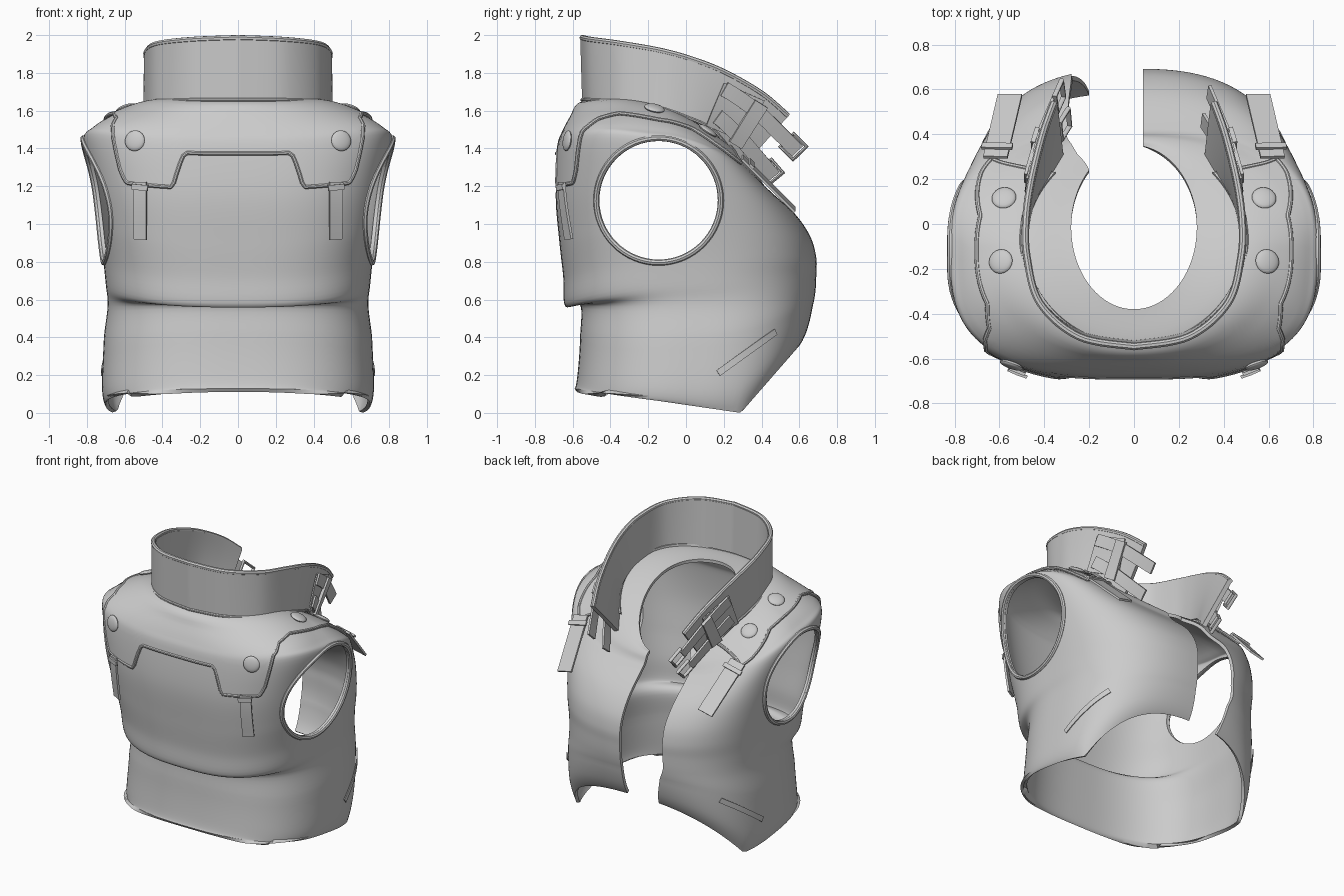
import bpy, bmesh, math
from math import sin, cos, pi, asin
from mathutils import Vector
from mathutils.bvhtree import BVHTree

cube = bpy.data.objects.get("Cube")
if cube:
    bpy.data.objects.remove(cube, do_unlink=True)

cloth = bpy.data.materials.new("grey cloth")
cloth.use_nodes = True
GREY = (0.6, 0.6, 0.6, 1)
cloth.diffuse_color = GREY
cloth.node_tree.nodes["Principled BSDF"].inputs["Base Color"].default_value = GREY


# ---- helpers ----
def finish(ob):
    """Bake modifiers, give the material and smooth shading."""
    bpy.context.view_layer.update()
    mesh = bpy.data.meshes.new_from_object(
        ob.evaluated_get(bpy.context.evaluated_depsgraph_get()))
    name = ob.name
    bpy.data.objects.remove(ob, do_unlink=True)
    mesh.materials.clear()
    mesh.materials.append(cloth)
    new = bpy.data.objects.new(name, mesh)
    bpy.context.collection.objects.link(new)
    bpy.ops.object.select_all(action='DESELECT')
    new.select_set(True)
    bpy.context.view_layer.objects.active = new
    bpy.ops.object.shade_smooth_by_angle(angle=math.radians(40))
    return new


def sheet(name, grid, thick, cutters=()):
    """Thick sheet through a grid of points (rows of columns)."""
    n = len(grid[0])
    verts = [p for row in grid for p in row]
    faces = [(r * n + c, r * n + c + 1, (r + 1) * n + c + 1, (r + 1) * n + c)
             for r in range(len(grid) - 1) for c in range(n - 1)]
    mesh = bpy.data.meshes.new(name)
    mesh.from_pydata(verts, [], faces)
    ob = bpy.data.objects.new(name, mesh)
    bpy.context.collection.objects.link(ob)
    solid = ob.modifiers.new("thickness", 'SOLIDIFY')
    solid.thickness, solid.offset = thick, -1
    for cutter in cutters:
        cut = ob.modifiers.new("hole", 'BOOLEAN')
        cut.object, cut.operation, cut.solver = cutter, 'DIFFERENCE', 'EXACT'
    return finish(ob)


def tube(name, points, radius, closed=False):
    curve = bpy.data.curves.new(name, 'CURVE')
    curve.dimensions = '3D'
    curve.bevel_depth, curve.bevel_resolution = radius, 2
    curve.use_fill_caps = True
    line = curve.splines.new('POLY')
    line.points.add(len(points) - 1)
    for p, co in zip(line.points, points):
        p.co = (*co, 1)
    line.use_cyclic_u = closed
    ob = bpy.data.objects.new(name, curve)
    bpy.context.collection.objects.link(ob)
    return finish(ob)


def ribbon(name, frames, width, thick=0.014):
    """Flat strap along (point, normal) pairs."""
    grid = []
    for i, (p, n) in enumerate(frames):
        a, b = frames[max(i - 1, 0)][0], frames[min(i + 1, len(frames) - 1)][0]
        side = (b - a).cross(n).normalized() * width / 2
        grid.append([p - side + n * thick, p + side + n * thick])
    return sheet(name, [list(r) for r in zip(*grid)], thick)


def button(name, p, n):
    bm = bmesh.new()
    bmesh.ops.create_uvsphere(bm, u_segments=24, v_segments=10, radius=0.055)
    bmesh.ops.scale(bm, vec=(1, 1, 0.3), verts=bm.verts)
    bmesh.ops.rotate(bm, matrix=n.to_track_quat('Z', 'Y').to_matrix(), verts=bm.verts)
    bmesh.ops.translate(bm, vec=p, verts=bm.verts)
    mesh = bpy.data.meshes.new(name)
    bm.to_mesh(mesh)
    bm.free()
    ob = bpy.data.objects.new(name, mesh)
    bpy.context.collection.objects.link(ob)
    finish(ob)


def spline(keys, v):
    """Smooth blend through a list of key tuples."""
    v = min(max(v, 0), len(keys) - 1)
    i = min(int(v), len(keys) - 2)
    t = v - i
    a, b, c, d = (keys[min(max(i + k, 0), len(keys) - 1)] for k in (-1, 0, 1, 2))
    return [q + t * ((r - p) / 2 + t * (p - 2.5 * q + 2 * r - s / 2
            + t * (1.5 * (q - r) + (s - p) / 2))) for p, q, r, s in zip(a, b, c, d)]


def linear(keys, x):
    for (a, b), (c, d) in zip(keys, keys[1:]):
        if x <= c:
            return b + (d - b) * (x - a) / (c - a)
    return keys[-1][1]


# ---- body surface: half width, closed y, open y, z closed / side / open, gap ----
ROWS = [
    (.70, -.59, .60, .13, .06, .36, .20),
    (.72, -.575, .64, .27, .22, .47, .22),
    (.71, -.56, .67, .42, .40, .56, .25),
    (.69, -.56, .685, .57, .57, .64, .28),
    (.70, -.64, .69, .565, .68, .73, .28),
    (.715, -.65, .69, .72, .82, .82, .28),
    (.74, -.67, .66, .90, .98, .93, .28),
    (.78, -.69, .58, 1.15, 1.2, 1.05, .29),
    (.82, -.67, .45, 1.40, 1.43, 1.17, .30),
    (.78, -.645, .41, 1.48, 1.49, 1.21, .30),
    (.67, -.60, .39, 1.565, 1.55, 1.25, .28),
    (.50, -.55, .37, 1.635, 1.59, 1.27, .25),
    (.28, -.38, .35, 1.64, 1.55, 1.27, .2),
]
HEM = [(-.6, .13), (.29, 0), (.7, .47)]


def power(v, c):
    """Squareness: boxy at the closed side, rounder at the open side."""
    base = .77 if c < 0 else linear([(3, .75), (6, .66), (9, .66)], max(v, 3))
    return min(1, base + max(0, v - 9) * (1 - base) / 2)


def surf(th, v):
    w, y0, y1, zb, zs, zf, _ = spline(ROWS, v)
    s, c = sin(th), cos(th)
    p = power(v, c)
    x = w * math.copysign(abs(s) ** p, s)
    y = (y0 + y1) / 2 - (y1 - y0) / 2 * math.copysign(abs(c) ** p, c)
    z = zs + c * (zb - zf) / 2 + c * c * ((zb + zf) / 2 - zs)
    k = max(0, 1 - v / 2)
    return Vector((x, y, z + (linear(HEM, y) - z) * k))


def frame(th, v, lift=0.0):
    e = 0.01
    n = (surf(th + e, v) - surf(th - e, v)).cross(surf(th, v + e) - surf(th, v - e))
    n.normalize()
    return surf(th, v) + n * lift, n


def limit(v, gap):
    return pi - asin(min(1, gap / spline(ROWS, v)[0]) ** (1 / power(v, -1)))


COLS, STEPS = 120, 6
body_grid = []
for r in range((len(ROWS) - 1) * STEPS + 1):
    v = r / STEPS
    lo, hi = -limit(v, spline(ROWS, v)[6]), limit(v, .04)
    body_grid.append([surf(lo + (hi - lo) * c / COLS, v) for c in range(COLS + 1)])

# ---- vest body with armholes ----
HY, HZ, HR = -.145, 1.125, .315
cutters = []
for s in (1, -1):
    bpy.ops.mesh.primitive_cylinder_add(vertices=64, radius=HR, depth=.9,
                                        location=(s * .85, HY, HZ), rotation=(0, pi / 2, 0))
    cutters.append(bpy.context.object)
    cutters[-1].hide_render = True
body = sheet("vest_body", body_grid, .022, cutters)
for cutter in cutters:
    bpy.data.objects.remove(cutter, do_unlink=True)
tree = BVHTree.FromPolygons([v.co for v in body.data.vertices],
                            [p.vertices[:] for p in body.data.polygons])


def snap(s, y, z):
    hit, n, _, _ = tree.ray_cast(Vector((s * 2, y, z)), Vector((-s, 0, 0)))
    return (hit, n) if hit else (Vector((s * .7, y, z)), Vector((s, 0, 0)))


# ---- raised shoulder yoke with piped edge ----
EDGE = [(0, 7.85), (.2, 7.85), (.29, 7.15), (.69, 7.15), (.74, 7.35),
        (.82, 8.6), (.95, 9.4), (1.15, 9.8), (1.8, 9.8), (2.1, 9.1), (2.32, 8.6)]
angles = [2.32 * i / 100 for i in range(-100, 101)]
low = [linear(EDGE, abs(a)) for a in angles]
sheet("shoulder_yoke", [[frame(a, l + (11.1 - l) * k / 14, .014)[0]
                         for a, l in zip(angles, low)] for k in range(15)], .025)
rim = [frame(a, l, .01)[0] for a, l in zip(angles, low)]
ends = [[frame(s * 2.32, 8.6 + k * .24, .01)[0] for k in range(11)] for s in (-1, 1)]
tube("yoke_piping", ends[0][::-1] + rim + ends[1], .011)

# ---- collar: lower and upper edge, from the centre to the open end ----
COLLAR = [
    (0, -.55, 1.65, 0, -.56, 1.985), (.25, -.505, 1.65, .25, -.515, 1.975),
    (.43, -.36, 1.64, .43, -.36, 1.955), (.495, -.15, 1.61, .49, -.15, 1.92),
    (.495, 0, 1.56, .495, .02, 1.875), (.46, .13, 1.5, .47, .2, 1.805),
    (.4, .22, 1.4, .42, .4, 1.69), (.34, .3, 1.3, .37, .54, 1.57)]


def collar(u, h):
    """u runs -7..7 round the neck, h 0..1 up; past the end it goes straight on."""
    k = spline(COLLAR, min(abs(u), 7))
    p = Vector(k[:3]).lerp(Vector(k[3:]), h)
    if abs(u) > 7:
        q = spline(COLLAR, 6.5)
        p += (p - Vector(q[:3]).lerp(Vector(q[3:]), h)).normalized() * (abs(u) - 7) * .16
    if u < 0:
        p.x = -p.x
    return p


def collar_frame(u, h):
    n = (collar(u + .1, h) - collar(u - .1, h)).cross(collar(u, h + .1) - collar(u, h - .1))
    return collar(u, h), n.normalized()


ring = [i / 8 for i in range(-56, 57)]
sheet("collar", [[collar(u, k / 8) for u in ring] for k in range(9)], .03)
tube("collar_top_rim", [collar(u, 1) - collar_frame(u, 1)[1] * .012 for u in ring], .016)
tube("collar_base_seam", [collar(u, .02) for u in ring], .01)

# ---- paired details ----
for s, tag in ((1, "left"), (-1, "right")):
    # armhole rim
    turn = [2 * pi * i / 64 for i in range(64)]
    tube(tag + "_armhole_rim", [snap(s, HY + HR * 1.045 * cos(a), HZ + HR * 1.045 * sin(a))[0]
                                for a in turn], .016, True)
    # buttons on the yoke
    for th, v in ((.56, 8.1), (1.45, 10.5), (1.98, 10.3)):
        button(tag + "_yoke_button", *frame(s * th, v, .02))
    # hanging strap and its loop below the yoke, closed side
    ribbon(tag + "_rear_strap", [frame(s * (.54 + .05 * i / 8), 7.2 - 1.2 * i / 8, .01)
                                 for i in range(9)], .075)
    ribbon(tag + "_rear_strap_loop", [frame(s * (.54 + d), 7.1, .02)
                                      for d in (-.07, 0, .07)], .03)
    # loose chest strap and its loop, open side
    start, out = frame(s * 2.32, 9.0, .01)
    span = Vector((s * .55, .56, 1.06)) - start
    ribbon(tag + "_chest_strap", [(start + span * i / 4, out) for i in range(5)], .11)
    across = span.cross(out).normalized() * .07
    ribbon(tag + "_chest_strap_loop", [(start + span * .15 + across * d + out * .012, out)
                                       for d in (-1, 0, 1)], .03)
    # pocket welt
    ribbon(tag + "_pocket_welt", [snap(s, .17 + .3 * i / 8, .21 + .22 * i / 8)
                                  for i in range(9)], .035, .006)
    # collar patch, crossing band and two fastening straps
    ribbon(tag + "_collar_patch", [collar_frame(s * 5.6, h / 8) for h in range(1, 8)],
           .24, .008)
    ribbon(tag + "_collar_band", [collar_frame(s * 6.1, h / 8) for h in range(1, 8)], .08, .02)
    reach = 8 if s > 0 else 7.6
    for h in (.26, .74):
        path = [collar_frame(s * (5.1 + (reach - 5.1) * i / 14), h) for i in range(15)]
        ribbon(tag + "_collar_strap", path, .08, .014)
        if s < 0:
            # square buckle frame at the strap end
            p, n = path[-1]
            along = (p - path[-2][0]).normalized() * .05
            side = along.cross(n)
            c = p + along * .7 + n * .012
            tube("collar_buckle", [c + along * a + side * b for a, b in
                                   ((1, 1), (1, -1), (-1, -1), (-1, 1))], .012, True)
